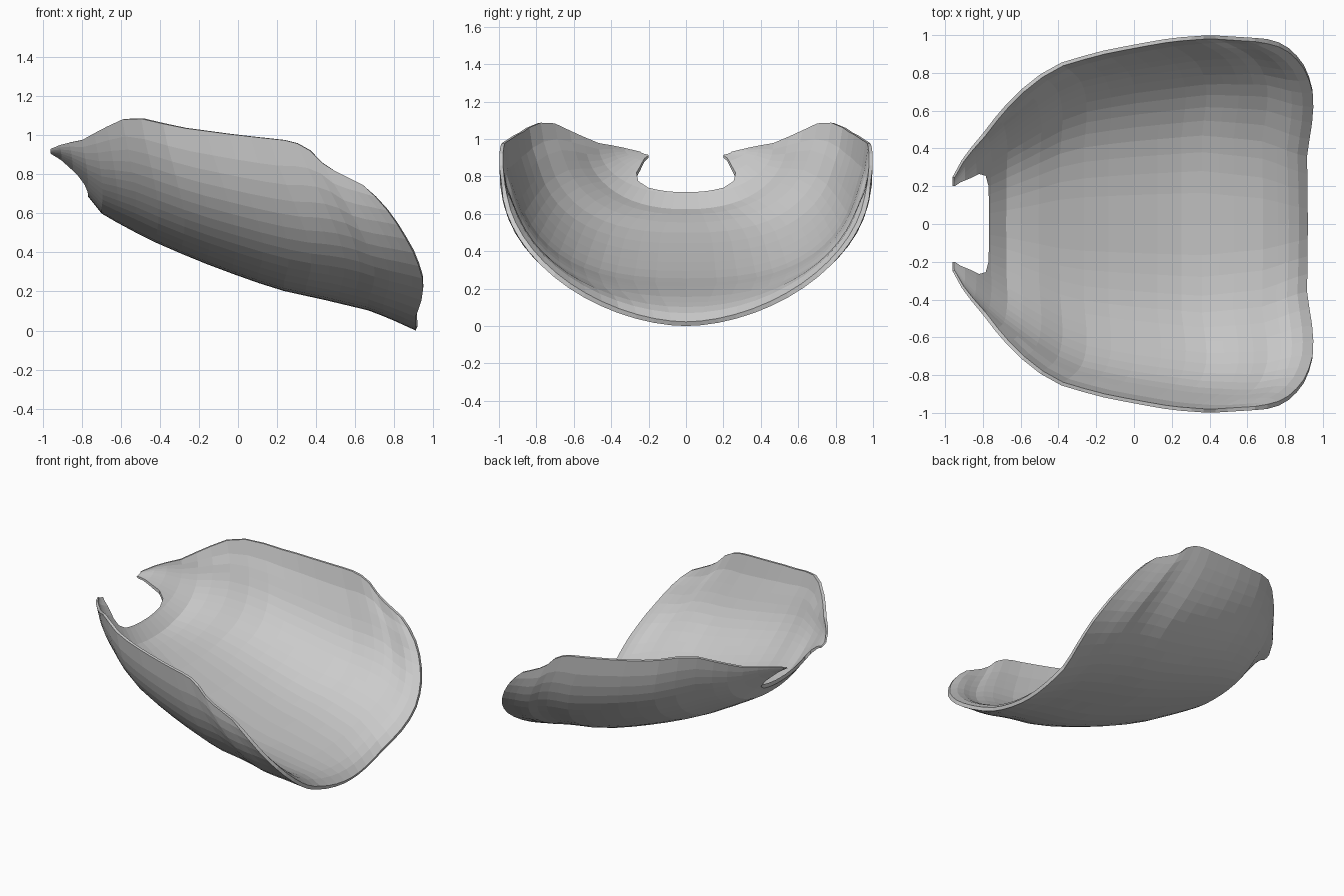
import bpy, bmesh, math

if "Cube" in bpy.data.objects:
    bpy.data.objects.remove(bpy.data.objects["Cube"])

HALF = 15          # facets from keel to rim on each side
THICK = 0.055


def interp(pts, x):
    """Piecewise linear lookup."""
    if x <= pts[0][0]:
        return pts[0][1]
    for (a, va), (b, vb) in zip(pts, pts[1:]):
        if x <= b:
            return va + (vb - va) * (x - a) / (b - a)
    return pts[-1][1]


# Side profile of the underside, top edge, and half width along x
KEEL = [(-.96, .89), (-.9, .84), (-.8, .73), (-.75, .66), (-.7, .6), (-.58, .53), (-.4, .44),
        (-.2, .355), (0, .28), (.2, .21), (.45, .155), (.68, .1), (.8, .05), (.91, 0)]
RIM = [(-.96, .93), (-.9, .955), (-.8, .975), (-.7, 1.03), (-.6, 1.08), (-.52, 1.09),
       (-.3, 1.04), (0, 1.0), (.28, .97), (.36, .93), (.45, .84), (.64, .745)]
WIDTH = [(-.96, .25), (-.9, .36), (-.8, .48), (-.7, .61), (-.6, .71), (-.5, .79),
         (-.4, .85), (-.2, .91), (0, .95), (.2, .985), (.4, 1.0), (.64, .985)]
# Front lip: x against section angle in degrees
LIP = [(0, .91), (24, .91), (38, .945), (46, .95), (52, .935), (60, .9), (70, .835),
       (80, .75), (90, .64)]
# Fullness of the section (below 1 bulges) and wall weight from back to front and keel to rim
FULL = [(0, 1), (.1, .93), (.3, .79), (.7, .78), (.88, .88), (1, 1.1)]
WALL = [(0, .2), (.1, .35), (.2, 1), (.96, 1), (1, .45)]
TAPER = [(76, 1), (90, .35)]
STATIONS = [0, .03, .06, .1, .14, .18, .23, .29, .36, .43, .5, .57, .64, .7, .75,
            .79, .83, .87, .91, .94, .97, 1]


def x_at(f, deg):
    return -.96 + f * (interp(LIP, deg) + .96)


# Shell: rounded half sections lofted from back to front lip
bm = bmesh.new()
rows, weights = [], []
for f in STATIONS:
    k = interp(KEEL, x_at(f, 0))
    r = interp(RIM, x_at(f, 90))
    w = interp(WIDTH, x_at(f, 90))
    p = interp(FULL, f)
    row = []
    for j in range(-HALF, HALF + 1):
        deg = abs(j) / HALF * 90
        t = math.radians(deg)
        y = math.copysign(w * math.sin(t) ** p, j)
        z = k + (r - k) * (1 - max(math.cos(t), 0) ** p)
        row.append(bm.verts.new((x_at(f, deg), y, z)))
        weights.append(min(interp(WALL, f), interp(TAPER, deg)))
    rows.append(row)
for a, b in zip(rows, rows[1:]):
    for j in range(2 * HALF):
        bm.faces.new((a[j], a[j + 1], b[j + 1], b[j]))
mesh = bpy.data.meshes.new("curved_shell")
bm.to_mesh(mesh)
bm.free()
shell = bpy.data.objects.new("curved_shell", mesh)
bpy.context.collection.objects.link(shell)

# Wall thickness, tapering to the rim
group = shell.vertex_groups.new(name="thickness")
for i, wt in enumerate(weights):
    group.add([i], wt, 'REPLACE')
solid = shell.modifiers.new("wall", 'SOLIDIFY')
solid.thickness = THICK
solid.offset = -1
solid.vertex_group = "thickness"

# Notch cutter at the narrow end
half = [(-1.2, .2), (-.95, .2), (-.92, .22), (-.86, .245), (-.82, .265),
        (-.785, .255), (-.77, .2), (-.768, .1)]
outline = half + [(x, -y) for x, y in reversed(half)]
bm = bmesh.new()
base = bm.faces.new([bm.verts.new((x, y, .3)) for x, y in outline])
ext = bmesh.ops.extrude_face_region(bm, geom=[base])
bmesh.ops.translate(bm, vec=(0, 0, 1.2),
                    verts=[g for g in ext["geom"] if isinstance(g, bmesh.types.BMVert)])
bmesh.ops.recalc_face_normals(bm, faces=bm.faces)
cmesh = bpy.data.meshes.new("notch_cutter")
bm.to_mesh(cmesh)
bm.free()
cutter = bpy.data.objects.new("notch_cutter", cmesh)
bpy.context.collection.objects.link(cutter)
cutter.hide_render = True
cutter.display_type = 'WIRE'

cut = shell.modifiers.new("notch", 'BOOLEAN')
cut.operation = 'DIFFERENCE'
cut.solver = 'EXACT'
cut.object = cutter
